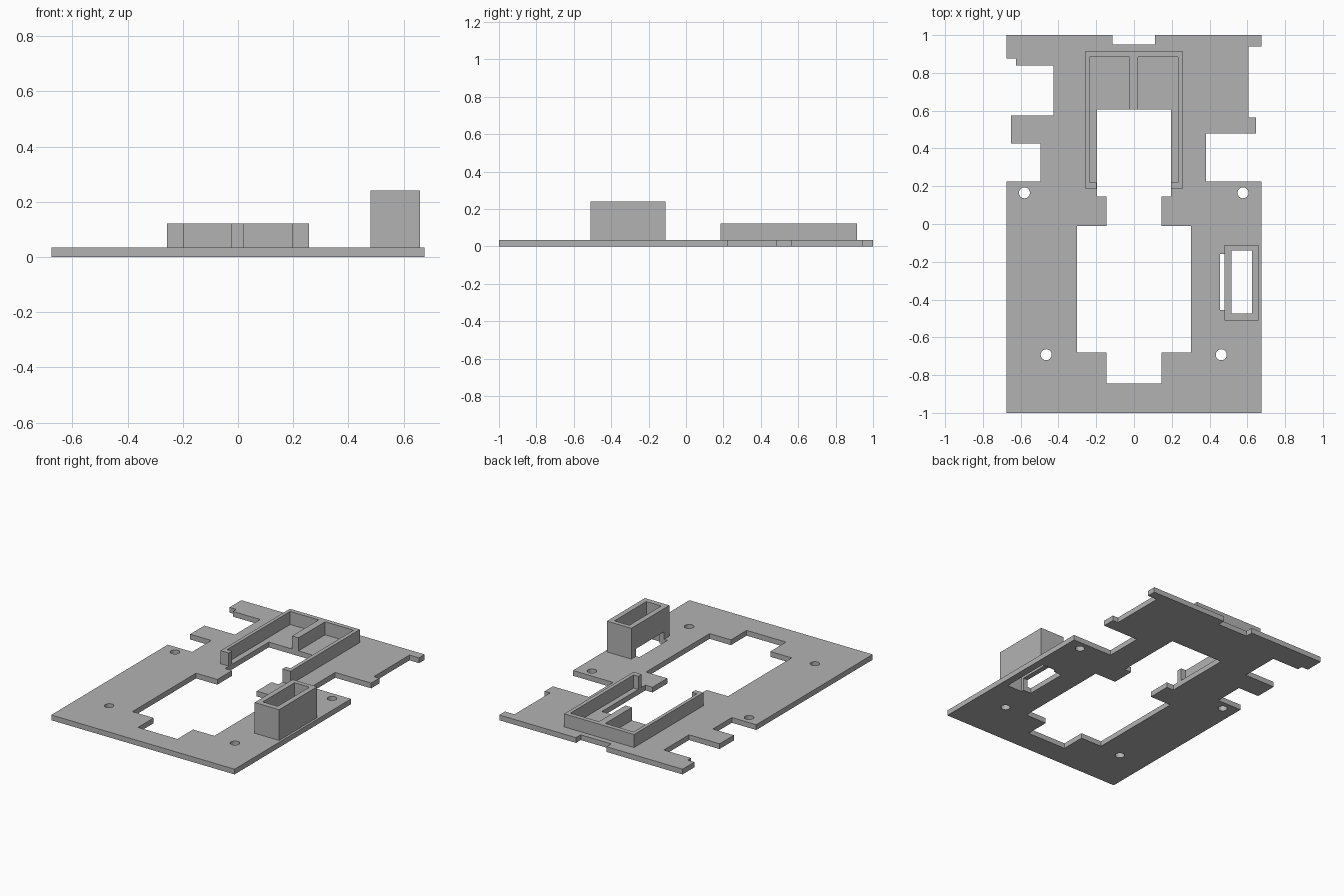
import bpy, bmesh, math

old = bpy.data.objects.get("Cube")
if old:
    bpy.data.objects.remove(old, do_unlink=True)

grey = bpy.data.materials.new("plain grey")
grey.use_nodes = True
GREY = (0.45, 0.45, 0.45, 1)
grey.diffuse_color = GREY
grey.node_tree.nodes["Principled BSDF"].inputs["Base Color"].default_value = GREY


def rect(x0, x1, y0, y1):
    return [(x0, y0), (x1, y0), (x1, y1), (x0, y1)]


def circle(x, y, r, n=32):
    return [(x + r * math.cos(math.tau * i / n), y + r * math.sin(math.tau * i / n))
            for i in range(n)]


def prism(name, loops, z0, z1):
    """Extrude an outline, with any further loops as holes, from z0 to z1."""
    curve = bpy.data.curves.new(name, 'CURVE')
    curve.dimensions = '2D'
    curve.fill_mode = 'BOTH'
    curve.extrude = (z1 - z0) / 2
    for pts in loops:
        s = curve.splines.new('POLY')
        s.points.add(len(pts) - 1)
        for p, (x, y) in zip(s.points, pts):
            p.co = (x, y, 0, 1)
        s.use_cyclic_u = True
    temp = bpy.data.objects.new(name + " outline", curve)
    bpy.context.collection.objects.link(temp)
    mesh = bpy.data.meshes.new_from_object(
        temp.evaluated_get(bpy.context.evaluated_depsgraph_get()))
    bpy.data.objects.remove(temp, do_unlink=True)
    # Weld the caps to the walls and tidy the normals
    bm = bmesh.new()
    bm.from_mesh(mesh)
    bmesh.ops.remove_doubles(bm, verts=bm.verts, dist=0.0005)
    bmesh.ops.translate(bm, verts=bm.verts, vec=(0, 0, (z0 + z1) / 2))
    bmesh.ops.recalc_face_normals(bm, faces=bm.faces)
    for f in bm.faces:
        f.smooth = False
    bm.to_mesh(mesh)
    bm.free()
    mesh.materials.clear()
    mesh.materials.append(grey)
    obj = bpy.data.objects.new(name, mesh)
    bpy.context.collection.objects.link(obj)
    return obj


T = 0.035  # plate thickness

# Base plate: notched outline, stepped window, slot and screw holes
outline = [(-.675, -1), (.675, -1), (.675, .225), (.38, .225), (.38, .48),
           (.645, .48), (.645, .565), (.605, .565), (.605, .94), (.675, .94),
           (.675, 1), (.11, 1), (.11, .95), (-.115, .95), (-.115, 1),
           (-.675, 1), (-.675, .875), (-.625, .875), (-.625, .84), (-.425, .84),
           (-.425, .575), (-.65, .575), (-.65, .425), (-.495, .425),
           (-.495, .225), (-.675, .225)]
half = [(.197, .605), (.197, .145), (.145, .145), (.145, -.01),
        (.302, -.01), (.302, -.68), (.145, -.68), (.145, -.845)]
window = half + [(-x, y) for x, y in reversed(half)]
slot = [(.455, -.455), (.515, -.455), (.515, -.475), (.625, -.475),
        (.625, -.14), (.515, -.14), (.515, -.16), (.455, -.16)]
screws = [circle(x, y, .029) for x, y in
          ((-.58, .165), (.577, .165), (-.465, -.692), (.462, -.692))]
prism("base_plate", [outline, window, slot] + screws, 0, T)

# Raised bracket: back wall, two arms with inward lips, and a centre rib
bracket = [(-.258, .185), (-.198, .185), (-.198, .22), (-.235, .22),
           (-.235, .885), (-.025, .885), (-.025, .605), (.022, .605),
           (.022, .885), (.232, .885), (.232, .22), (.197, .22),
           (.197, .185), (.257, .185), (.257, .915), (-.258, .915)]
prism("bracket_wall", [bracket], T, 0.122)

# Open tower with a low opening over the slot
tower = prism("tower_housing", [rect(.48, .66, -.51, -.11),
                                rect(.515, .625, -.475, -.14)], T, 0.24)
cutter = prism("tower_opening_cutter", [rect(.45, .55, -.455, -.16)], 0, 0.085)
cutter.hide_render = True
cut = tower.modifiers.new("opening", 'BOOLEAN')
cut.operation = 'DIFFERENCE'
cut.solver = 'EXACT'
cut.object = cutter
bpy.context.view_layer.objects.active = tower
bpy.ops.object.modifier_apply(modifier=cut.name)
bpy.data.objects.remove(cutter, do_unlink=True)
